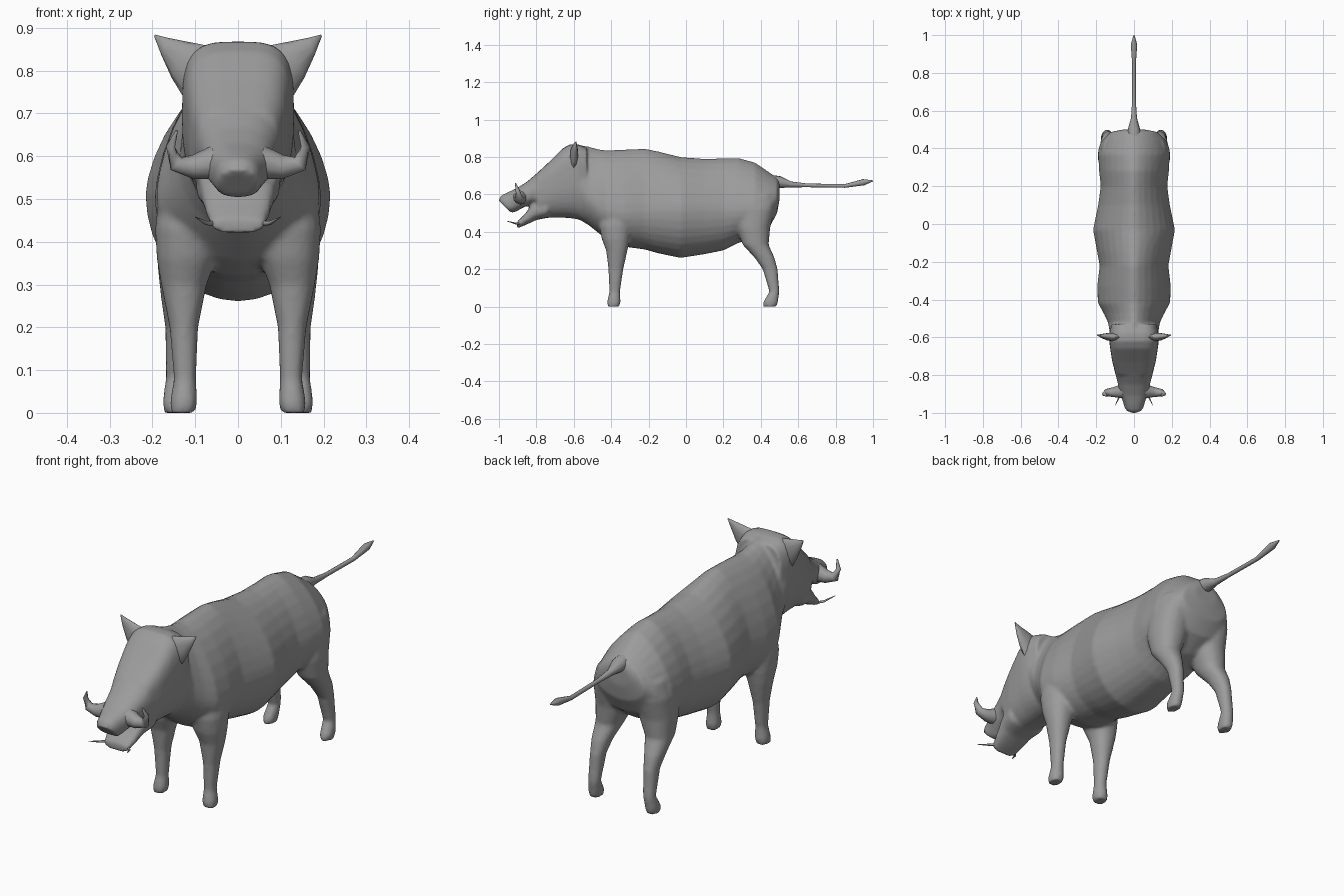
import bpy
import bmesh
from math import cos, sin, pi, copysign
from mathutils import Vector

cube = bpy.data.objects.get("Cube")
if cube:
    bpy.data.objects.remove(cube, do_unlink=True)

hide = bpy.data.materials.new("grey hide")
hide.use_nodes = True
grey = (0.33, 0.33, 0.33, 1)
hide.diffuse_color = grey
shader = hide.node_tree.nodes["Principled BSDF"]
shader.inputs["Base Color"].default_value = grey
shader.inputs["Roughness"].default_value = 0.8


def ring(center, u, up, down, sides, p_up=2.0, p_down=2.0):
    """Superellipse with separate half axes and powers above and below."""
    c, u, up, down = Vector(center), Vector(u), Vector(up), Vector(down)
    points = []
    for i in range(sides):
        a = 2 * pi * i / sides
        power = p_up if sin(a) >= 0 else p_down
        s, t = (copysign(abs(f) ** (2 / power), f) for f in (cos(a), sin(a)))
        points.append(c + u * s + (up * t if t > 0 else down * -t))
    return points


def loft(bm, rings):
    """Skin a row of equal rings and cap both ends."""
    rows = [[bm.verts.new(p) for p in r] for r in rings]
    n = len(rows[0])
    for a, b in zip(rows, rows[1:]):
        for i in range(n):
            j = (i + 1) % n
            bm.faces.new((a[i], a[j], b[j], b[i]))
    bm.faces.new(rows[0])
    bm.faces.new(rows[-1])


def finish(bm, name):
    """Turn the collected lofts into one smooth object."""
    bmesh.ops.recalc_face_normals(bm, faces=bm.faces)
    mesh = bpy.data.meshes.new(name)
    bm.to_mesh(mesh)
    bm.free()
    mesh.materials.append(hide)
    obj = bpy.data.objects.new(name, mesh)
    bpy.context.collection.objects.link(obj)
    bpy.ops.object.select_all(action="DESELECT")
    obj.select_set(True)
    bpy.context.view_layer.objects.active = obj
    bpy.ops.object.shade_smooth_by_angle(angle=1.2)
    return obj


def trunk(bm, sections, p_up, p_down):
    """Sections: top y, top z, bottom y, bottom z, half width, height of widest point."""
    rings = []
    for ty, tz, by, bz, w, mid in sections:
        top, bottom = Vector((0, ty, tz)), Vector((0, by, bz))
        c = bottom.lerp(top, (mid - bz) / (tz - bz))
        rings.append(ring(c, (w, 0, 0), top - c, bottom - c, 32, p_up, p_down))
    loft(bm, rings)


def tube(name, points):
    """Round tube through points, each with its own radius."""
    path = [Vector(p[:3]) for p in points]
    rings = []
    for i, p in enumerate(path):
        d = path[min(i + 1, len(path) - 1)] - path[max(i - 1, 0)]
        u = d.cross(Vector((0.1, 0.3, 1))).normalized()
        v = d.cross(u).normalized() * points[i][3]
        rings.append(ring(p, u * points[i][3], v, -v, 10))
    bm = bmesh.new()
    loft(bm, rings)
    finish(bm, name)


def leg(bm, sections, side):
    """Sections: z, inner x, outer x, front y, back y."""
    loft(bm, [ring((side * (a + b) / 2, (c + d) / 2, z), ((b - a) / 2, 0, 0),
                   (0, (d - c) / 2, 0), (0, (c - d) / 2, 0), 20, 2.2, 2.2)
              for z, a, b, c, d in sections])


skin = bmesh.new()

# Torso, from rump to neck: y, top, bottom, half width, height of widest point
torso = [
    (.50, .67, .57, .06, .62), (.487, .69, .50, .125, .58), (.45, .715, .43, .162, .54),
    (.37, .77, .37, .19, .52), (.28, .795, .34, .185, .51), (.20, .793, .30, .176, .51),
    (.10, .79, .28, .19, .51), (-.03, .80, .26, .217, .51), (-.15, .83, .285, .195, .51),
    (-.22, .845, .305, .182, .51), (-.33, .84, .32, .195, .50), (-.42, .835, .355, .19, .51),
    (-.47, .842, .395, .162, .53), (-.52, .855, .435, .138, .58), (-.57, .865, .465, .13, .66)]
trunk(skin, [(y, t, y, b, w, m) for y, t, b, w, m in torso], 1.6, 2.0)

# Head, then snout and lower jaw either side of the open mouth
trunk(skin, [(-.53, .85, -.53, .45, .12, .68), (-.58, .868, -.58, .467, .131, .69),
             (-.62, .868, -.62, .473, .131, .69), (-.66, .845, -.66, .475, .126, .68),
             (-.73, .775, -.73, .475, .115, .64), (-.80, .71, -.80, .47, .096, .60)], 3.6, 2.4)
trunk(skin, [(-.76, .745, -.78, .55, .105, .63), (-.85, .668, -.83, .545, .087, .60),
             (-.91, .63, -.87, .53, .08, .57), (-.96, .608, -.91, .507, .06, .55),
             (-.99, .592, -.93, .503, .054, .54), (-1.002, .567, -.94, .505, .047, .53)], 2.4, 2.4)
trunk(skin, [(-.74, .57, -.74, .475, .10, .53), (-.82, .55, -.80, .463, .086, .51),
             (-.86, .497, -.86, .435, .074, .47), (-.903, .454, -.903, .418, .062, .437)], 3, 2.6)

front_leg = [(0, .10, .157, -.42, -.355), (.025, .095, .159, -.422, -.35),
             (.08, .098, .15, -.41, -.353), (.20, .093, .16, -.415, -.335),
             (.30, .073, .18, -.427, -.313), (.36, .05, .19, -.45, -.30),
             (.43, .03, .194, -.465, -.29), (.52, .03, .184, -.455, -.29)]
hind_leg = [(0, .122, .172, .412, .485), (.025, .118, .176, .413, .492),
            (.08, .115, .169, .446, .499), (.20, .106, .17, .41, .49),
            (.26, .093, .179, .368, .474), (.33, .068, .187, .303, .442),
            (.42, .03, .192, .268, .45), (.52, .02, .19, .262, .475),
            (.60, .02, .168, .28, .475)]

for side, word in ((1, "left"), (-1, "right")):
    leg(skin, front_leg, side)
    leg(skin, hind_leg, side)

    # Flat pointed ear
    ear = [((.10, -.60, .80), (.03, 0, -.058), .022),
           ((.135, -.597, .825), (.02, 0, -.042), .021),
           ((.17, -.593, .856), (.009, 0, -.02), .011),
           ((.195, -.588, .882), (.001, 0, -.002), .002)]
    bm = bmesh.new()
    loft(bm, [ring((side * c[0], c[1], c[2]), (side * u[0], 0, u[2]),
                   (0, d, 0), (0, -d, 0), 10) for c, u, d in ear])
    finish(bm, word + "_ear")

    # Curled upper tusk and thin lower tusk
    upper = [(.055, -.885, .585, .04), (.105, -.89, .575, .028),
             (.145, -.893, .583, .02), (.158, -.90, .622, .011), (.143, -.912, .66, .003)]
    lower = [(.05, -.88, .442, .006), (.075, -.91, .444, .005), (.10, -.96, .458, .001)]
    for part, pts in (("upper", upper), ("lower", lower)):
        tube(f"{word}_{part}_tusk", [(side * x, y, z, r) for x, y, z, r in pts])

# Fuse torso, head and legs into one continuous skin
body = finish(skin, "body")
fuse = body.modifiers.new("Fuse", "REMESH")
fuse.mode = "VOXEL"
fuse.voxel_size = 0.009
fuse.use_smooth_shade = True
relax = body.modifiers.new("Relax", "SMOOTH")
relax.factor = 0.5
relax.iterations = 4

# Tail with a tufted tip
tube("tail", [(0, .465, .668, .035), (0, .50, .665, .033), (0, .56, .653, .016),
              (0, .65, .648, .01), (0, .85, .645, .01), (0, .95, .665, .017),
              (0, 1.0, .672, .003)])
